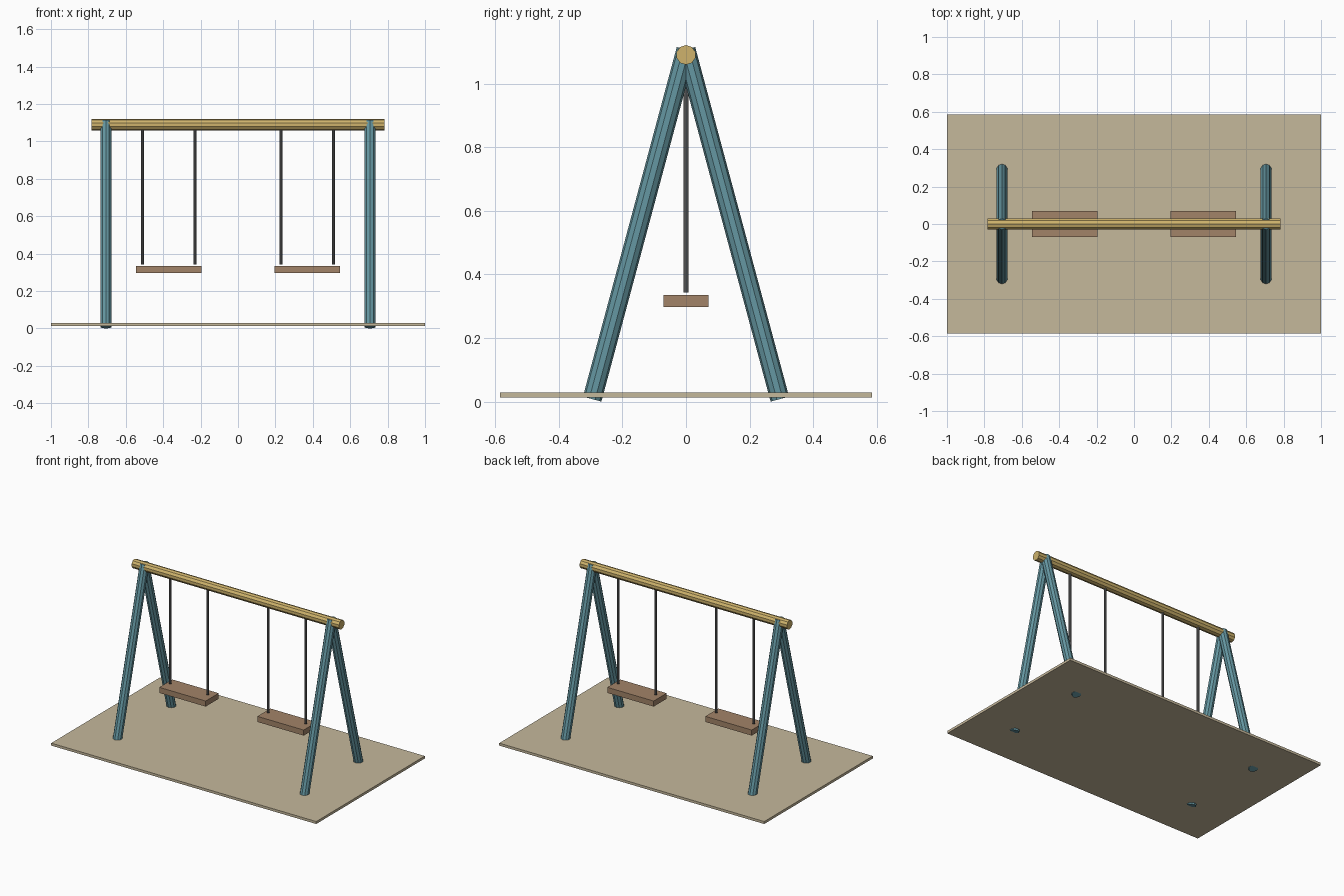
import bpy, bmesh
from mathutils import Matrix, Vector

cube = bpy.data.objects.get("Cube")
if cube:
    bpy.data.objects.remove(cube, do_unlink=True)


def material(name, rgb):
    mat = bpy.data.materials.new(name)
    mat.use_nodes = True
    mat.diffuse_color = (*rgb, 1)
    mat.node_tree.nodes["Principled BSDF"].inputs["Base Color"].default_value = (*rgb, 1)
    return mat


SAND = material("sand", (0.56, 0.48, 0.33))
TEAL = material("teal_paint", (0.13, 0.31, 0.36))
YELLOW = material("yellow_wood", (0.62, 0.45, 0.15))
BROWN = material("brown_wood", (0.36, 0.23, 0.14))
STEEL = material("grey_steel", (0.14, 0.14, 0.14))


def add_object(name, bm, mat):
    mesh = bpy.data.meshes.new(name)
    bm.to_mesh(mesh)
    bm.free()
    mesh.materials.append(mat)
    obj = bpy.data.objects.new(name, mesh)
    bpy.context.collection.objects.link(obj)


def box(name, centre, size, mat):
    bm = bmesh.new()
    bmesh.ops.create_cube(bm, size=1, matrix=Matrix.Translation(centre) @ Matrix.Diagonal((*size, 1)))
    add_object(name, bm, mat)


def rod(name, start, end, radius, sides, mat):
    """Flat-sided cylinder between two points, with an edge lying in the YZ plane."""
    start, end = Vector(start), Vector(end)
    axis = (end - start).normalized()
    side = Vector((0, 1, 0)) if abs(axis.x) > 0.9 else Vector((1, 0, 0))
    turn = Matrix((side, axis.cross(side), axis)).transposed().to_4x4()
    bm = bmesh.new()
    bmesh.ops.create_cone(bm, cap_ends=True, segments=sides, radius1=radius, radius2=radius,
                          depth=(end - start).length,
                          matrix=Matrix.Translation((start + end) / 2) @ turn)
    add_object(name, bm, mat)


# Ground slab and top beam
box("ground_slab", (0, 0, 0.021), (2, 1.17, 0.017), SAND)
rod("top_beam", (-0.782, 0, 1.09), (0.782, 0, 1.09), 0.031, 10, YELLOW)

for x_sign, side_name in ((1, "left"), (-1, "right")):
    # Crossed pair of legs at each end
    for y_sign, end_name in ((-1, "front"), (1, "back")):
        rod(f"{end_name}_{side_name}_leg", (0.706 * x_sign, 0.295 * y_sign, 0.008),
            (0.706 * x_sign, 0, 1.107), 0.03, 10, TEAL)

    # Hanging seat with its two rods
    seat_x = 0.37 * x_sign
    box(f"{side_name}_seat", (seat_x, 0, 0.316), (0.35, 0.14, 0.038), BROWN)
    for offset, place in ((-0.141, "a"), (0.141, "b")):
        rod(f"{side_name}_hanger_{place}", (seat_x + offset, 0, 0.343),
            (seat_x + offset, 0, 1.085), 0.008, 8, STEEL)
